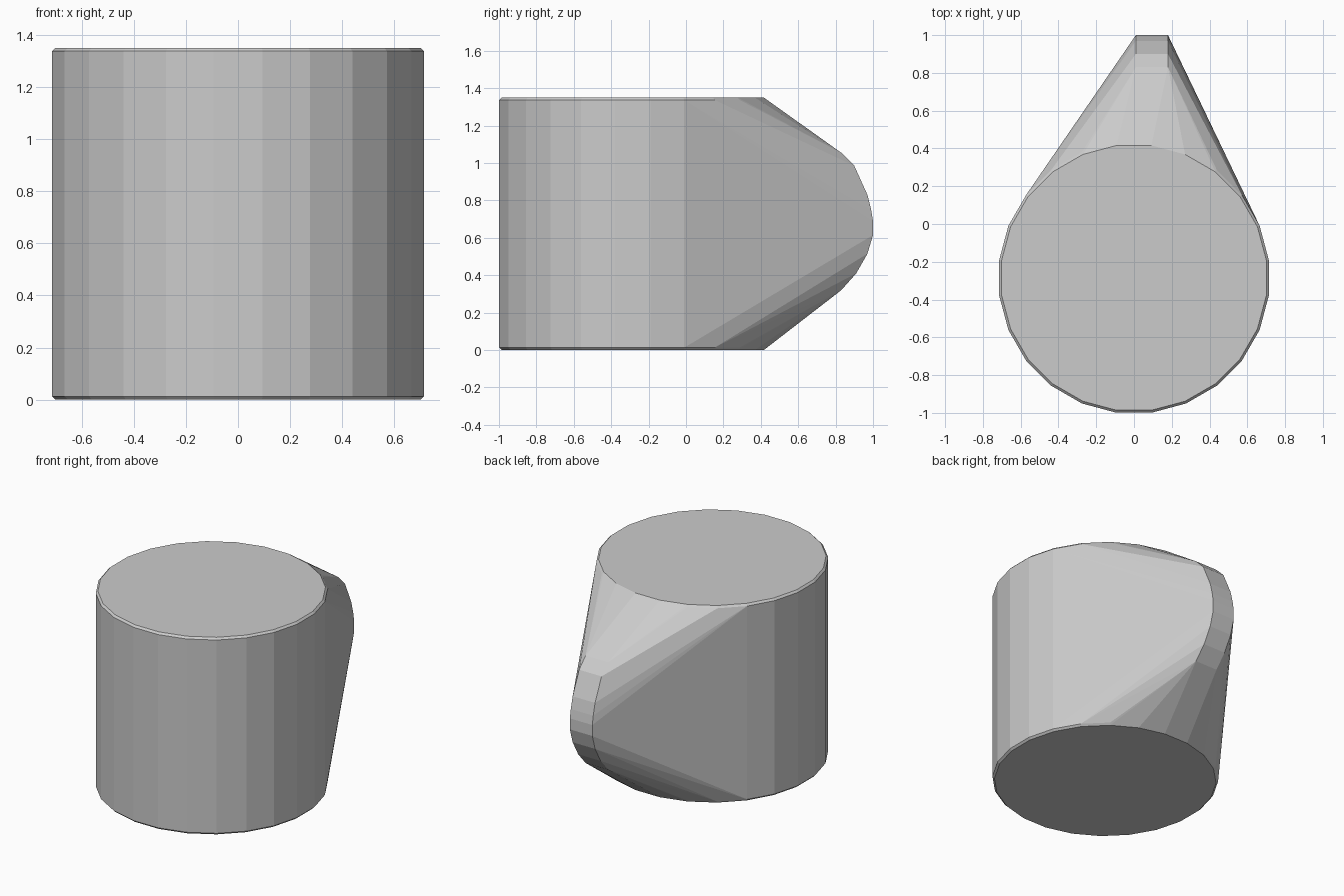
import bpy, bmesh, math

cube = bpy.data.objects.get("Cube")
if cube:
    bpy.data.objects.remove(cube, do_unlink=True)

grey = bpy.data.materials.new("plain grey")
grey.use_nodes = True
colour = (0.6, 0.6, 0.6, 1)
grey.diffuse_color = colour
grey.node_tree.nodes["Principled BSDF"].inputs["Base Color"].default_value = colour

bm = bmesh.new()


def ring(radius, z, sides=24):
    """Horizontal ring of the drum, with a flat side to the front."""
    for i in range(sides):
        a = 2 * math.pi * (i + 0.5) / sides
        bm.verts.new((radius * math.cos(a), -0.285 + radius * math.sin(a), z))


# Drum with small bevels at both rims
HEIGHT, BEVEL = 1.35, 0.013
for z, radius in ((0, 0.707), (BEVEL, 0.72), (HEIGHT - BEVEL, 0.72), (HEIGHT, 0.707)):
    ring(radius, z)

# Rounded nose: an upright arc swept across a narrow width
arc = [(0.83, 0.32), (0.91, 0.41), (0.97, 0.515), (1.0, 0.615), (1.0, 0.69),
       (0.99, 0.75), (0.97, 0.83), (0.9, 0.985), (0.83, 1.055)]
for y, z in arc:
    for x in (0.01, 0.18):
        bm.verts.new((x, y, z))

# One convex skin joins drum and nose
hull = bmesh.ops.convex_hull(bm, input=bm.verts[:])
loose = {g for g in hull["geom_interior"] + hull["geom_unused"]
         if isinstance(g, bmesh.types.BMVert)}
bmesh.ops.delete(bm, geom=list(loose), context="VERTS")
bmesh.ops.dissolve_limit(bm, angle_limit=math.radians(1), verts=bm.verts[:], edges=bm.edges[:])
bmesh.ops.recalc_face_normals(bm, faces=bm.faces[:])

mesh = bpy.data.meshes.new("drum_with_nose")
bm.to_mesh(mesh)
bm.free()
mesh.materials.append(grey)
body = bpy.data.objects.new("drum_with_nose", mesh)
bpy.context.collection.objects.link(body)
